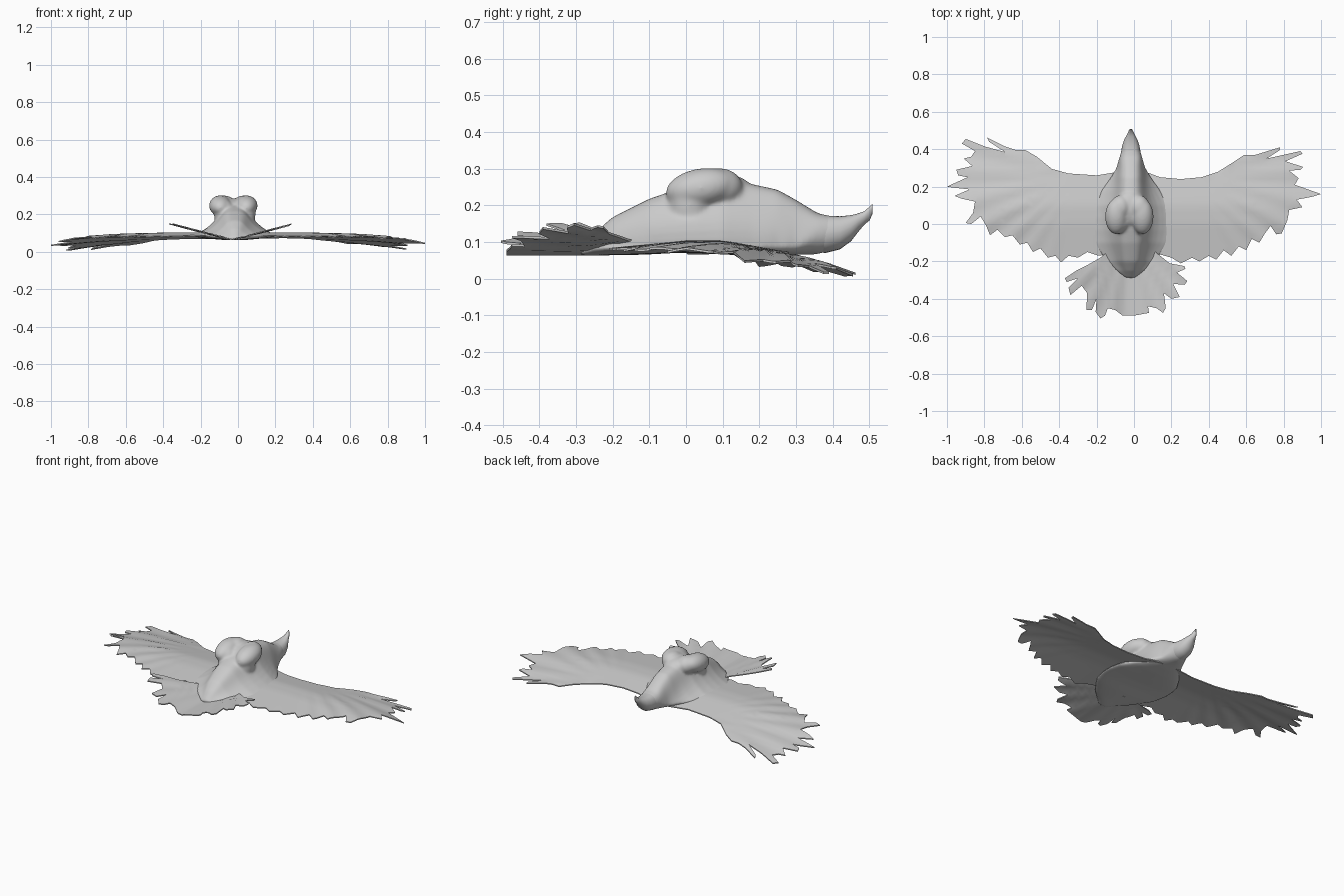
import bpy, bmesh, math
from mathutils import Vector

grey = bpy.data.materials.new("plain_grey")
grey.diffuse_color = (0.6, 0.6, 0.6, 1)


def finish(name, bm, angle=40):
    me = bpy.data.meshes.new(name)
    bmesh.ops.recalc_face_normals(bm, faces=bm.faces)
    bm.to_mesh(me)
    bm.free()
    ob = bpy.data.objects.new(name, me)
    bpy.context.collection.objects.link(ob)
    me.materials.append(grey)
    bpy.ops.object.select_all(action='DESELECT')
    ob.select_set(True)
    bpy.context.view_layer.objects.active = ob
    bpy.ops.object.shade_smooth_by_angle(angle=math.radians(angle))
    return ob


def feather_sheet(name, outline, height, thick=0.006, step=0.03):
    """Thin slab with the given outline, sliced into a grid and bent by height(x, y)."""
    bm = bmesh.new()
    top = bm.faces.new([bm.verts.new((x, y, 0)) for x, y in outline])
    for axis in (Vector((1, 0, 0)), Vector((0, 1, 0))):
        for i in range(-34, 35):
            bmesh.ops.bisect_plane(bm, geom=bm.verts[:] + bm.edges[:] + bm.faces[:],
                                   plane_co=axis * (i * step + 0.0013), plane_no=axis)
    bmesh.ops.triangulate(bm, faces=bm.faces[:])
    ext = bmesh.ops.extrude_face_region(bm, geom=bm.faces[:], use_keep_orig=True)
    raised = {g for g in ext["geom"] if isinstance(g, bmesh.types.BMVert)}
    for v in bm.verts:
        v.co.z = height(v.co.x, v.co.y) + (thick / 2 if v in raised else -thick / 2)
    return finish(name, bm, 50)


# Wings: drooping toward the leading tip, with faint feather ripples
def wing_height(x, y):
    a = abs(x)
    z = 0.102 - 0.045 * a ** 3 - 0.18 * max(0, y - 0.1) - 0.1 * max(0, -y)
    fan = math.atan2(y - 0.25, a - 0.3)
    return z + 0.004 * math.sin(fan * 24) * min(1, max(0, a - 0.35) * 3)


left_outline = [
    (0, 0.28), (-0.08, 0.28), (-0.2, 0.26), (-0.35, 0.27), (-0.44, 0.295), (-0.52, 0.36), (-0.58, 0.395),
    (-0.63, 0.395), (-0.69, 0.415), (-0.785, 0.462), (-0.775, 0.44), (-0.69, 0.385), (-0.80, 0.415),
    (-0.90, 0.455), (-0.92, 0.43), (-0.85, 0.39), (-0.87, 0.36), (-0.91, 0.35), (-0.865, 0.31),
    (-0.95, 0.29), (-0.94, 0.26), (-0.89, 0.25), (-1.0, 0.2), (-0.97, 0.195), (-0.88, 0.185),
    (-0.96, 0.15), (-0.92, 0.135), (-0.85, 0.12), (-0.86, 0.06), (-0.90, 0.005), (-0.87, 0.0),
    (-0.82, 0.04), (-0.79, -0.01), (-0.77, -0.06), (-0.73, -0.03), (-0.69, -0.07), (-0.65, -0.06),
    (-0.61, -0.11), (-0.57, -0.10), (-0.54, -0.15), (-0.5, -0.13), (-0.46, -0.18), (-0.42, -0.17),
    (-0.39, -0.205), (-0.35, -0.17), (-0.3, -0.18), (-0.25, -0.15), (-0.19, -0.17), (-0.13, -0.16),
    (0, -0.18)]
right_outline = [
    (0, 0.28), (0.06, 0.28), (0.14, 0.25), (0.25, 0.24), (0.36, 0.25), (0.45, 0.28), (0.53, 0.33),
    (0.59, 0.37), (0.65, 0.37), (0.78, 0.41), (0.78, 0.395), (0.71, 0.35), (0.89, 0.39), (0.90, 0.375),
    (0.81, 0.335), (0.905, 0.305), (0.89, 0.29), (0.83, 0.285), (0.88, 0.245), (0.86, 0.21),
    (0.93, 0.185), (1.0, 0.16), (0.95, 0.145), (0.87, 0.13), (0.90, 0.09), (0.83, 0.075),
    (0.82, 0.02), (0.79, -0.05), (0.76, -0.055), (0.73, -0.01), (0.70, -0.05), (0.67, -0.10),
    (0.63, -0.08), (0.60, -0.14), (0.56, -0.12), (0.52, -0.17), (0.48, -0.14), (0.44, -0.19),
    (0.40, -0.17), (0.35, -0.2), (0.31, -0.18), (0.25, -0.21), (0.2, -0.18), (0.13, -0.16), (0, -0.18)]
feather_sheet("left_wing", left_outline, wing_height)
feather_sheet("right_wing", right_outline, wing_height)


# Tail fan: outer feathers tilt upward
def tail_height(x, y):
    fan = math.atan2(x + 0.03, -0.05 - y)
    return 0.066 + 0.27 * abs(x + 0.03) ** 1.05 + 0.003 * math.sin(fan * 22)


tail_outline = [
    (-0.12, -0.13), (-0.18, -0.18), (-0.25, -0.22), (-0.31, -0.25), (-0.37, -0.29), (-0.36, -0.31),
    (-0.30, -0.29), (-0.35, -0.34), (-0.34, -0.38), (-0.28, -0.33), (-0.25, -0.37), (-0.255, -0.46),
    (-0.225, -0.46), (-0.20, -0.40), (-0.205, -0.47), (-0.18, -0.505), (-0.155, -0.49), (-0.14, -0.45),
    (-0.10, -0.46), (-0.06, -0.49), (0.0, -0.49), (0.08, -0.475), (0.075, -0.44), (0.12, -0.45),
    (0.155, -0.475), (0.17, -0.45), (0.16, -0.37), (0.20, -0.40), (0.245, -0.39), (0.21, -0.32),
    (0.27, -0.325), (0.285, -0.305), (0.23, -0.26), (0.275, -0.24), (0.27, -0.225), (0.19, -0.21),
    (0.09, -0.13)]
feather_sheet("tail_fan", tail_outline, tail_height)

# Body and head: lofted sections (y, top, half width, bottom, flare into the wings)
body_sections = [
    (-0.29, 0.08, 0.02, 0.062, 0.01), (-0.25, 0.125, 0.04, 0.062, 0.04), (-0.2, 0.168, 0.065, 0.064, 0.07),
    (-0.1, 0.218, 0.088, 0.066, 0.12), (-0.03, 0.242, 0.096, 0.07, 0.13), (0.03, 0.255, 0.098, 0.07, 0.13),
    (0.1, 0.268, 0.094, 0.066, 0.12), (0.18, 0.258, 0.082, 0.062, 0.08), (0.25, 0.243, 0.075, 0.062, 0.035),
    (0.3, 0.215, 0.069, 0.065, 0.01), (0.36, 0.178, 0.06, 0.066, 0), (0.42, 0.166, 0.042, 0.084, 0)]
head_sections = [
    (0.34, 0.18, 0.055, 0.075, 0), (0.38, 0.172, 0.053, 0.07, 0), (0.42, 0.17, 0.046, 0.08, 0),
    (0.45, 0.173, 0.036, 0.102, 0), (0.47, 0.178, 0.025, 0.128, 0), (0.487, 0.184, 0.016, 0.148, 0),
    (0.5, 0.196, 0.011, 0.158, 0), (0.508, 0.204, 0.005, 0.175, 0)]
CX, N = -0.017, 12


def loft(bm, sections):
    rings = []
    for y, top, w, bot, flare in sections:
        base = min(0.086, (top + bot) / 2) if flare else (top + bot) / 2
        half = []
        for i in range(N + 1):                       # upper side, from base to ridge
            a = math.pi / 2 * i / N
            u = math.sin(a)
            half.append((w * math.cos(a) ** 0.7 + flare * (1 - u) ** 3, base + (top - base) * u))
        low = []
        for i in range(1, N):                        # belly
            a = math.pi * i / N
            low.append((-(w + flare) * math.cos(a), base - (base - bot) * math.sin(a)))
        pts = half + [(-x, z) for x, z in half[-2::-1]] + low
        rings.append([bm.verts.new((CX + x, y, z)) for x, z in pts])
    for r0, r1 in zip(rings, rings[1:]):
        for i in range(len(r0)):
            j = (i + 1) % len(r0)
            bm.faces.new((r0[i], r0[j], r1[j], r1[i]))
    bm.faces.new(rings[0])
    bm.faces.new(rings[-1])


def blob(center, size, tilt=0.0):
    for v in bmesh.ops.create_uvsphere(bm, u_segments=24, v_segments=16, radius=1)["verts"]:
        x, y, z = v.co
        v.co = (center[0] + x * size[0], center[1] + y * size[1], center[2] + z * size[2] + y * tilt)


bm = bmesh.new()
loft(bm, head_sections)
finish("head_and_beak", bm)

bm = bmesh.new()
loft(bm, body_sections)
# Twin lumps on the back, joined by a saddle that runs forward
for side in (-1, 1):
    blob((CX - 0.008 + side * 0.07, 0.04, 0.247), (0.06, 0.096, 0.054), 0.012)
    blob((CX - 0.005 + side * 0.05, 0.09, 0.25), (0.056, 0.065, 0.052))
    blob((CX + side * 0.055, 0.01, 0.2), (0.056, 0.06, 0.08))
blob((CX - 0.005, 0.08, 0.235), (0.08, 0.1, 0.05), 0.008)
body = finish("body", bm)
remesh = body.modifiers.new("merge", 'REMESH')
remesh.mode = 'VOXEL'
remesh.voxel_size = 0.0055
remesh.use_smooth_shade = True
smooth = body.modifiers.new("soften", 'SMOOTH')
smooth.factor = 0.5
smooth.iterations = 26
